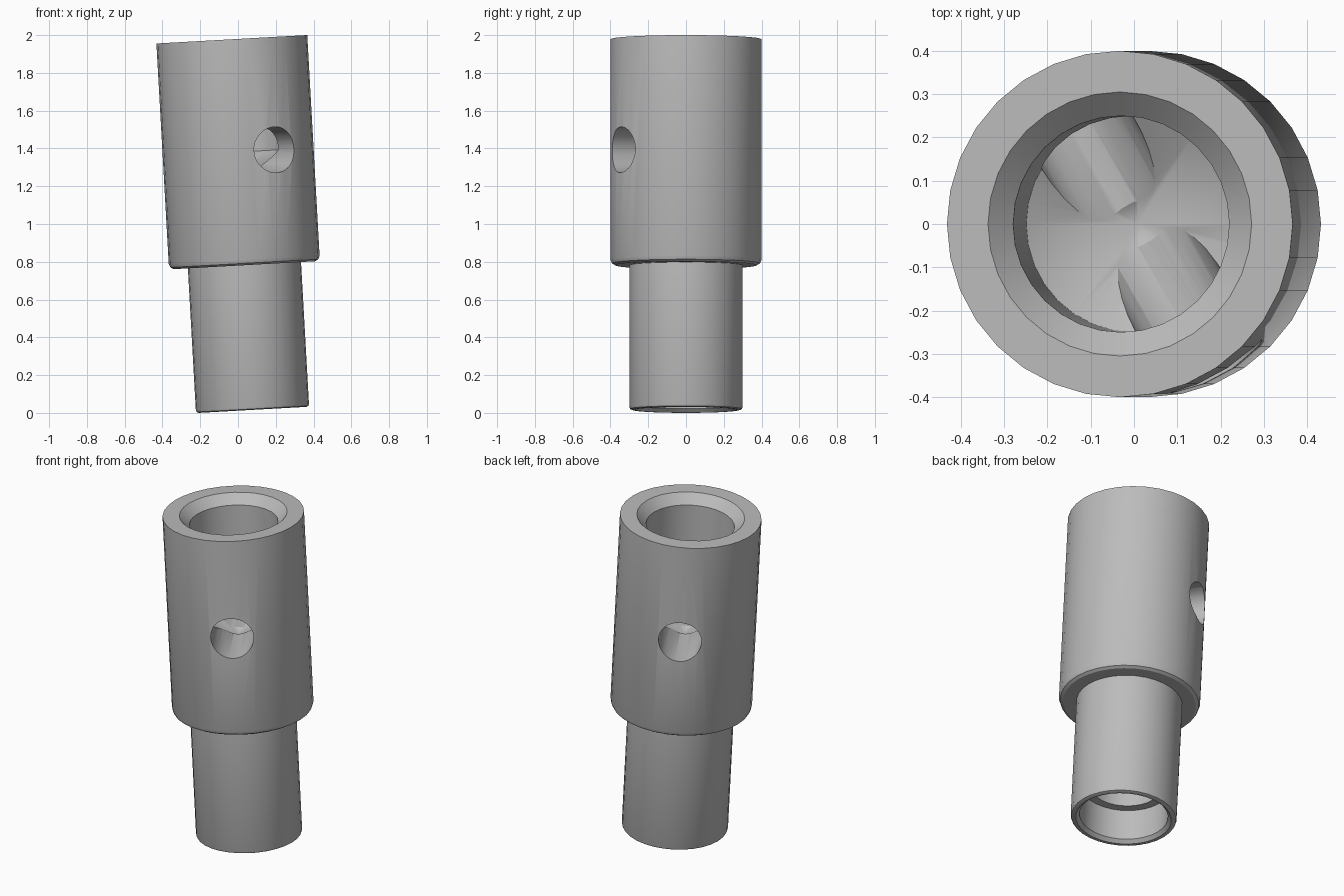
import bpy, bmesh, math
from mathutils import Matrix, Vector

cube = bpy.data.objects.get("Cube")
if cube:
    bpy.data.objects.remove(cube, do_unlink=True)

TILT = math.radians(-3.2)
SEGMENTS = 32
BASE = Vector((0.077, 0, 0.016))

# One plain grey for the whole part
grey = bpy.data.materials.new("plain_grey")
grey.use_nodes = True
colour = (0.5, 0.5, 0.5, 1)
grey.diffuse_color = colour
grey.node_tree.nodes["Principled BSDF"].inputs["Base Color"].default_value = colour


def make_object(name, bm):
    bmesh.ops.recalc_face_normals(bm, faces=bm.faces)
    mesh = bpy.data.meshes.new(name)
    bm.to_mesh(mesh)
    bm.free()
    mesh.materials.append(grey)
    obj = bpy.data.objects.new(name, mesh)
    bpy.context.collection.objects.link(obj)
    return obj


def lathe(name, profile):
    """Turn a (radius, height) profile into a solid of revolution."""
    bm = bmesh.new()
    verts = [bm.verts.new((r, 0, h)) for r, h in profile]
    edges = [bm.edges.new(pair) for pair in zip(verts, verts[1:])]
    bmesh.ops.spin(bm, geom=verts + edges, cent=(0, 0, 0), axis=(0, 0, 1),
                   angle=math.tau, steps=SEGMENTS, use_duplicate=False)
    bmesh.ops.remove_doubles(bm, verts=bm.verts, dist=0.0005)
    return make_object(name, bm)


# Stepped sleeve: lower socket, outside wall, then upper bore with drilled end
sleeve = lathe("stepped_sleeve", [
    (0, 0.72), (0.2, 0.6), (0.2, 0.21), (0.25, 0.21), (0.25, 0.02), (0.27, 0),
    (0.285, 0), (0.296, 0.005), (0.3, 0.015),
    (0.3, 0.767), (0.375, 0.767), (0.392, 0.777), (0.4, 0.797),
    (0.4, 1.965), (0.305, 1.965), (0.25, 1.91), (0.25, 1.367), (0, 1.217),
])

# Cross hole drilled through both walls
bm = bmesh.new()
turn = Matrix.Rotation(math.radians(30), 4, 'Z') @ Matrix.Rotation(math.pi / 2, 4, 'X')
bmesh.ops.create_cone(bm, cap_ends=True, segments=SEGMENTS, radius1=0.122,
                      radius2=0.122, depth=1.2,
                      matrix=Matrix.Translation((0, 0, 1.368)) @ turn)
drill = make_object("cross_hole_cutter", bm)
drill.hide_render = True

cut = sleeve.modifiers.new("cross_hole", 'BOOLEAN')
cut.operation = 'DIFFERENCE'
cut.solver = 'EXACT'
cut.object = drill

bpy.ops.object.select_all(action='DESELECT')
sleeve.select_set(True)
bpy.context.view_layer.objects.active = sleeve
bpy.ops.object.modifier_apply(modifier=cut.name)
bpy.data.objects.remove(drill, do_unlink=True)
bpy.ops.object.shade_smooth_by_angle(angle=math.radians(25))

# Lean the finished sleeve to one side
sleeve.location = BASE
sleeve.rotation_euler = (0, TILT, 0)
